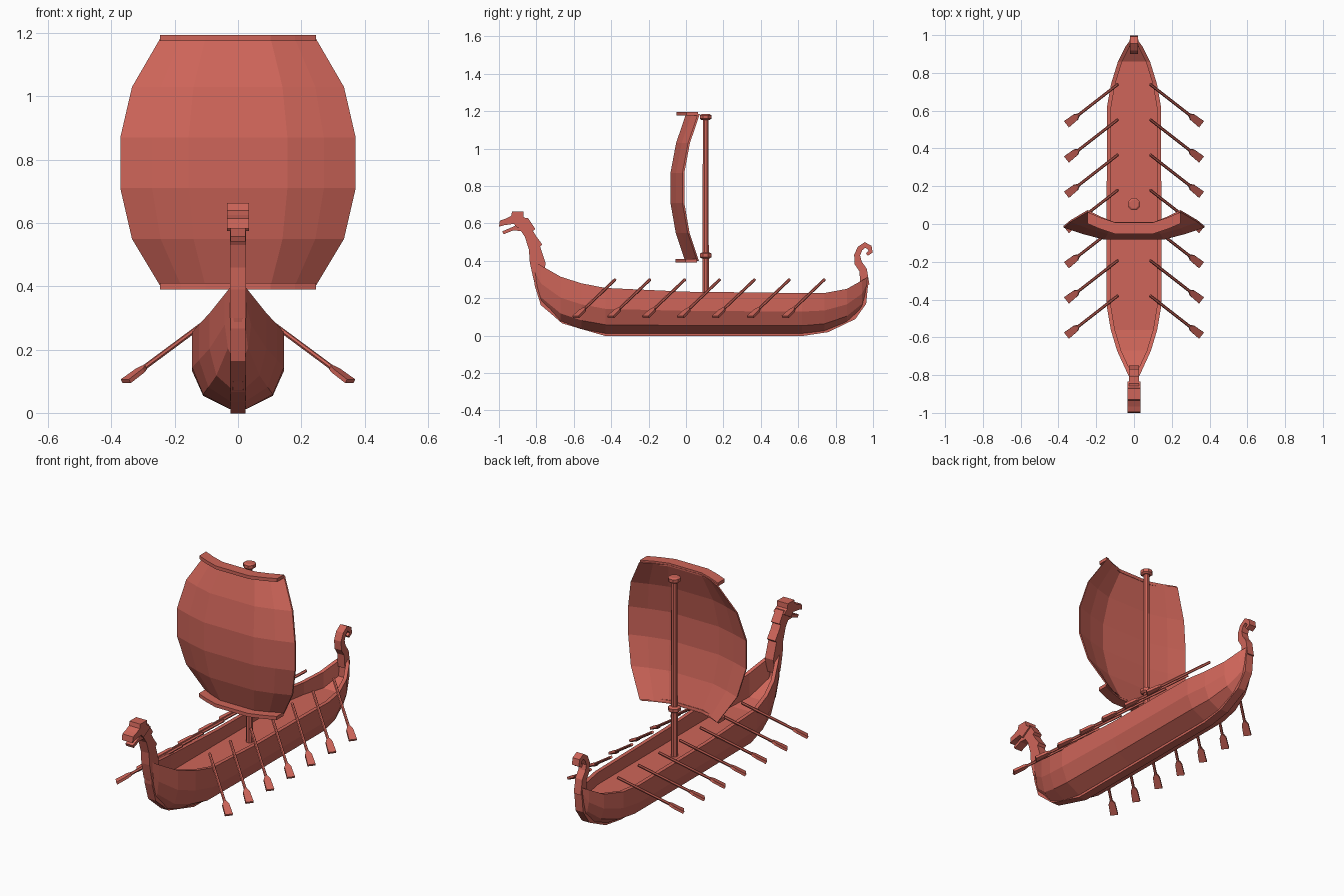
import bpy, bmesh, math
from mathutils import Vector

if "Cube" in bpy.data.objects:
    bpy.data.objects.remove(bpy.data.objects["Cube"])

red = bpy.data.materials.new("red_paint")
red.diffuse_color = (0.62, 0.13, 0.10, 1)
red.use_nodes = True
red.node_tree.nodes["Principled BSDF"].inputs["Base Color"].default_value = red.diffuse_color


def loft(name, rings):
    """Skin a list of equal-length closed rings and cap both ends."""
    bm = bmesh.new()
    loops = [[bm.verts.new(p) for p in r] for r in rings]
    n = len(loops[0])
    for a, b in zip(loops, loops[1:]):
        for i in range(n):
            j = (i + 1) % n
            bm.faces.new((a[i], a[j], b[j], b[i]))
    bm.faces.new(loops[0])
    bm.faces.new(loops[-1])
    bmesh.ops.recalc_face_normals(bm, faces=bm.faces)
    me = bpy.data.meshes.new(name)
    bm.to_mesh(me)
    bm.free()
    me.materials.append(red)
    ob = bpy.data.objects.new(name, me)
    bpy.context.collection.objects.link(ob)
    return ob


def prism(name, profile, half):
    """Side profile in (y, z) extruded across x."""
    return loft(name, [[(x, y, z) for y, z in profile] for x in (-half, half)])


def ribbon(name, path):
    """Rectangular bar along (y, z, half thickness, half width) points."""
    rings = []
    for i, (y, z, t, w) in enumerate(path):
        a, b = path[max(i - 1, 0)], path[min(i + 1, len(path) - 1)]
        d = Vector((b[0] - a[0], b[1] - a[1])).normalized() * t
        rings.append([(-w, y - d.y, z + d.x), (w, y - d.y, z + d.x),
                      (w, y + d.y, z - d.x), (-w, y + d.y, z - d.x)])
    return loft(name, rings)


def lathe(name, y, profile, sides=8):
    """Turned part about a vertical axis from (radius, z) points."""
    angles = [2 * math.pi * (i + .5) / sides for i in range(sides)]
    return loft(name, [[(r * math.cos(a), y + r * math.sin(a), z) for a in angles]
                       for r, z in profile])


# Hull: stations of y, keel height, gunwale height, half width
stations = [(-.815, .30, .40, .022), (-.775, .165, .375, .042), (-.67, .072, .315, .09),
            (-.56, .035, .28, .123), (-.43, .012, .255, .145), (.0, .012, .235, .145),
            (.62, .012, .228, .143), (.74, .025, .228, .122), (.86, .07, .25, .085),
            (.94, .14, .295, .045), (.97, .25, .312, .022)]
rings = []
for y, zb, zt, w in stations:
    h = zt - zb
    inner = max(w - .022, .4 * w)
    deck = max(.16, zb + .45 * h)
    half = [(inner, deck), (inner, zt), (w, zt), (w, zb + .54 * h),
            (.76 * w, zb + .19 * h), (max(.18 * w, .012), zb)]
    rings.append([(x, y, z) for x, z in half] + [(-x, y, z) for x, z in reversed(half)])
loft("hull", rings)

# Keel running up into both end posts
keel = [(-.81, .395), (-.795, .27), (-.765, .172), (-.655, .078), (-.43, .012), (.62, .012),
        (.755, .032), (.897, .1), (.95, .175), (.962, .30)]
ribbon("keel", [(y, z, .014, .024) for y, z in keel])

# Curled stern ornament
curl = [(.957, .27, .024), (.947, .35, .021), (.92, .39, .02), (.915, .43, .016),
        (.93, .466, .015), (.957, .485, .015), (.981, .472, .014), (.987, .448, .012),
        (.967, .434, .008)]
ribbon("stern_curl", [(y, z, t, .022) for y, z, t in curl])

# Dragon figurehead: neck with a stepped mane, head and lower jaw
prism("figurehead_neck", [(-.815, .30), (-.77, .30), (-.75, .385), (-.78, .475), (-.768, .487),
                          (-.80, .53), (-.818, .56), (-.805, .57), (-.845, .63),
                          (-.90, .62), (-.89, .57), (-.862, .53), (-.84, .46), (-.835, .39)], .026)
prism("figurehead_head", [(-.86, .60), (-.835, .615), (-.868, .635), (-.87, .663), (-.93, .663),
                          (-.935, .64), (-.965, .625), (-.995, .615), (-1.0, .582),
                          (-.975, .59), (-.92, .598), (-.90, .575)], .034)
prism("figurehead_jaw", [(-.89, .60), (-.925, .582), (-.982, .558), (-.975, .542),
                         (-.925, .562), (-.88, .56)], .024)

# Mast with its cap and collar
mast_y = .105
lathe("mast", mast_y, [(.019, .15), (.016, 1.16)])
for name, z in (("mast_collar", .43), ("mast_cap", 1.17)):
    lathe(name, mast_y, [(.022, z - .018), (.034, z - .01), (.034, z + .008), (.024, z + .014)])

# Billowing sail: rows of z, half width, y at the centre
rows = [(.40, .245, -.005), (.55, .335, -.055), (.71, .372, -.083),
        (.87, .372, -.083), (1.03, .335, -.053), (1.185, .245, 0)]
columns = [(-1, .064), (-.73, .03), (-.42, 0), (.42, 0), (.73, .03), (1, .064)]
loft("sail", [[(u * w, y + b, z) for u, b in columns] +
              [(u * w, y + b + .01, z) for u, b in reversed(columns)] for z, w, y in rows])

# Yards along the top and bottom sail edges
for name, z0, z1, yc in (("upper_yard", 1.176, 1.195, -.002), ("lower_yard", .39, .41, -.007)):
    loft(name, [[(u * .246, yc + b * .85 + dy, z) for dy, z in
                 ((-.05, z0), (.011, z0), (.011, z1), (-.05, z1))] for u, b in columns])

# Seven mirrored pairs of oars
way = Vector((.27, -.21, -.20))
wide = way.cross(Vector((0, 0, 1))).normalized()
thin = way.cross(wide).normalized()
octagon = [(math.cos(a), math.sin(a)) for a in [math.pi / 3 * i for i in range(6)]]
for k in range(7):
    start = Vector((.085, .74 - .1865 * k, .30))
    shaft = [[start + way * t + .008 * (wide * c + thin * s) for c, s in octagon] for t in (0, .83)]
    blade = [[start + way * t + wide * a * w + thin * b * .007
              for a, b in ((-1, -1), (1, -1), (1, 1), (-1, 1))]
             for t, w in ((.78, .008), (.83, .018), (1.0, .021))]
    for name, parts in (("oar_shaft", shaft), ("oar_blade", blade)):
        loft(f"{name}_{k + 1}", parts).modifiers.new("mirror", "MIRROR")
